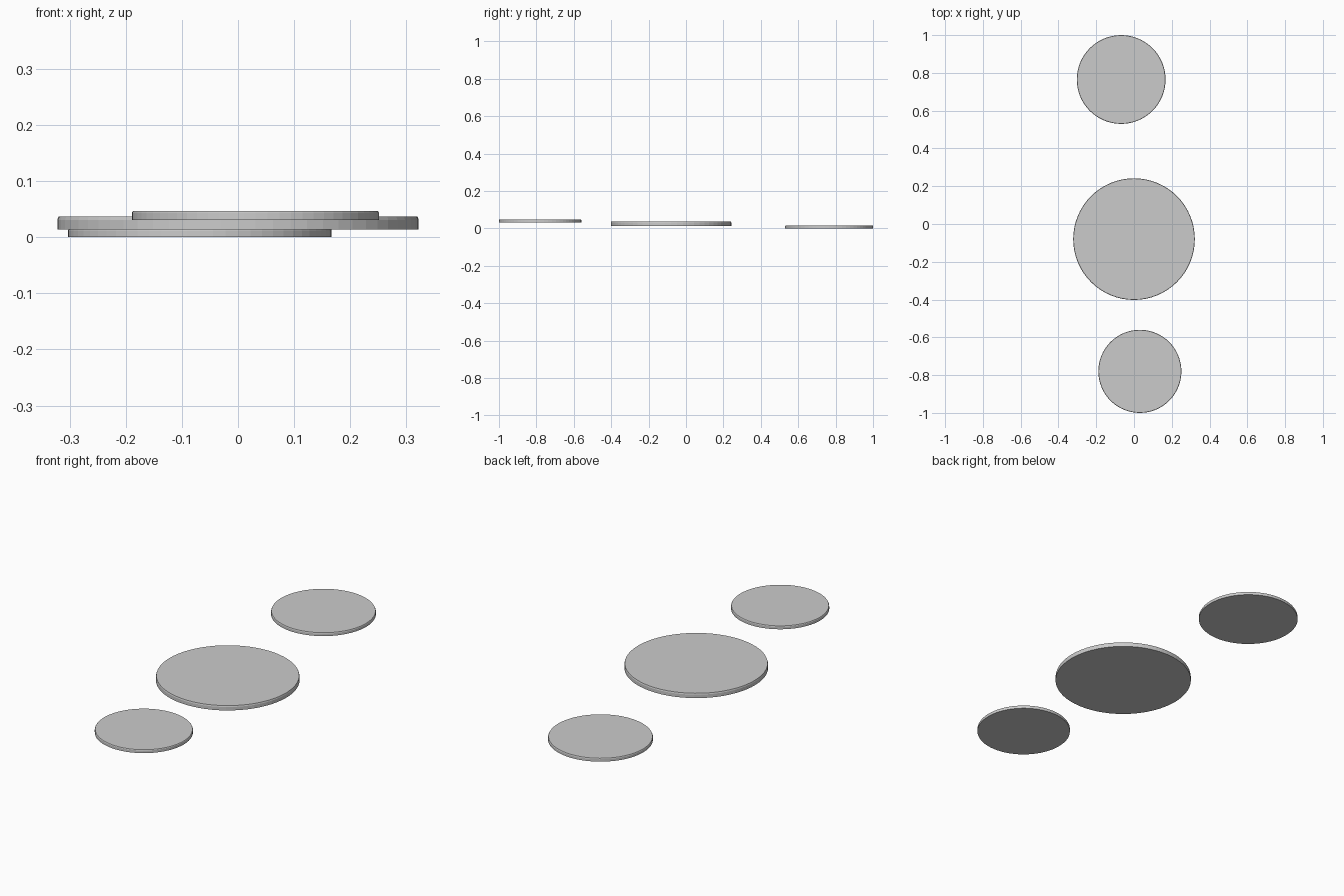
import bpy, bmesh
from math import cos, sin, tau

if "Cube" in bpy.data.objects:
    bpy.data.objects.remove(bpy.data.objects["Cube"])

SIDES = 64


def disc(name, x, y, radius, z0, z_rim, z1, inset):
    """Thin flat disc: straight wall up to z_rim, then a slight taper to the top."""
    bm = bmesh.new()
    rings = []
    for r, z in ((radius, z0), (radius, z_rim), (radius - inset, z1)):
        rings.append([bm.verts.new((r * cos(tau * i / SIDES), r * sin(tau * i / SIDES), z - z0))
                      for i in range(SIDES)])
    for low, high in zip(rings, rings[1:]):
        for i in range(SIDES):
            j = (i + 1) % SIDES
            bm.faces.new((low[i], low[j], high[j], high[i]))
    bm.faces.new(rings[0][::-1])
    bm.faces.new(rings[-1])
    mesh = bpy.data.meshes.new(name)
    bm.to_mesh(mesh)
    bm.free()
    obj = bpy.data.objects.new(name, mesh)
    obj.location = (x, y, z0)
    bpy.context.collection.objects.link(obj)


# Three separate discs, each a little higher towards the front
disc("back_disc", -0.068, 0.765, 0.235, 0.0, 0.012, 0.016, 0.002)
disc("middle_disc", 0.0, -0.08, 0.322, 0.014, 0.031, 0.037, 0.002)
disc("front_disc", 0.031, -0.78, 0.22, 0.031, 0.044, 0.047, 0.002)
